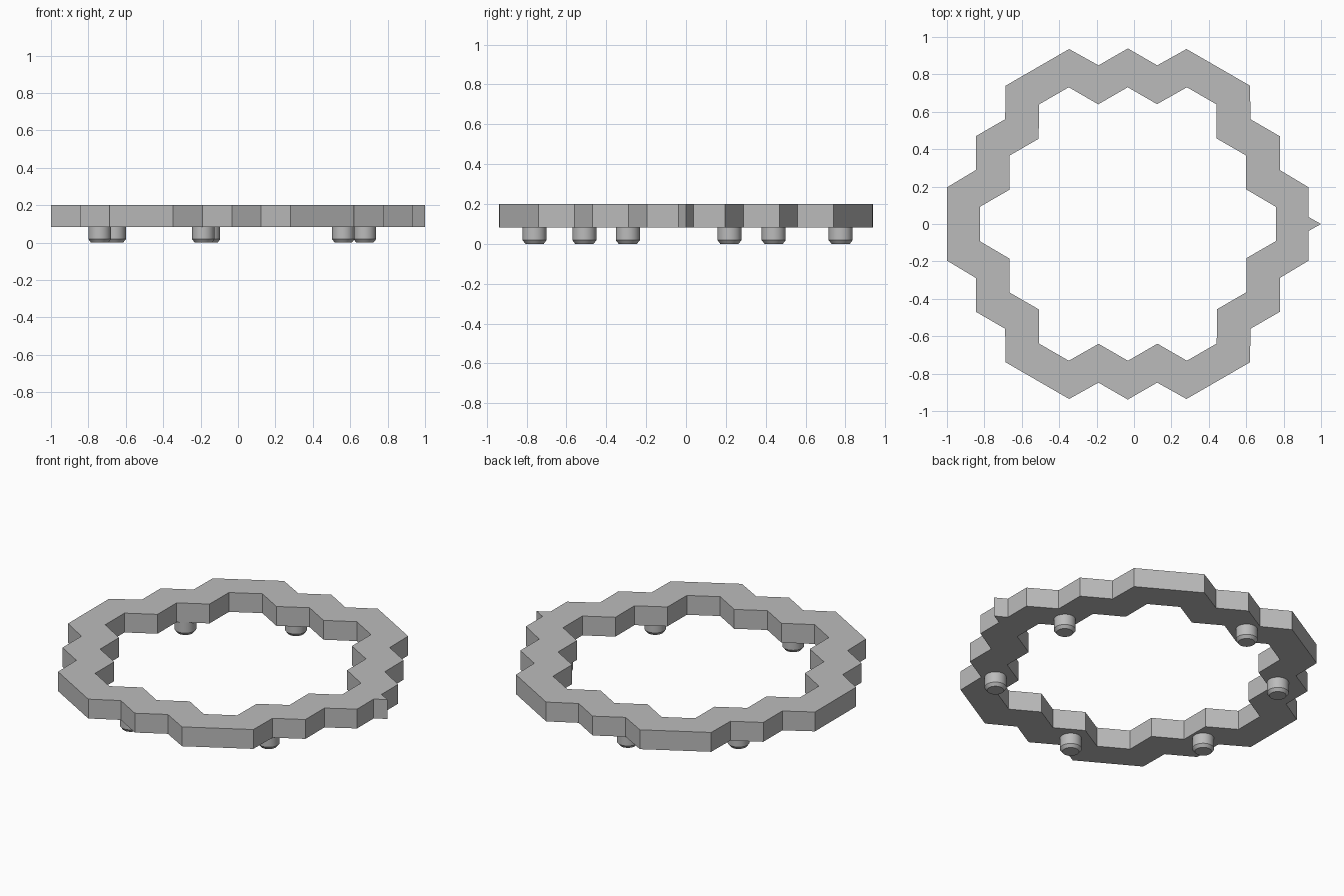
import bpy, bmesh, math

if "Cube" in bpy.data.objects:
    bpy.data.objects.remove(bpy.data.objects["Cube"])

CX = -0.033            # centre of the ring (the pointer extends to the right)
Z0, Z1 = 0.083, 0.20   # underside and top of the ring

grey = bpy.data.materials.new("grey")
grey.diffuse_color = (0.5, 0.5, 0.5, 1)
grey.use_nodes = True
grey.node_tree.nodes["Principled BSDF"].inputs["Base Color"].default_value = grey.diffuse_color


def sixfold(points):
    """Repeat one sector outline six times around the ring centre."""
    out = []
    for k in range(6):
        c, s = math.cos(k * math.pi / 3), math.sin(k * math.pi / 3)
        out += [(CX + x * c - y * s, x * s + y * c) for x, y in points]
    return out


def make_object(name, bm):
    bmesh.ops.recalc_face_normals(bm, faces=bm.faces)
    mesh = bpy.data.meshes.new(name)
    bm.to_mesh(mesh)
    bm.free()
    mesh.materials.append(grey)
    obj = bpy.data.objects.new(name, mesh)
    bpy.context.collection.objects.link(obj)
    return obj


# Zigzag ring, with a small pointer inserted in the right-hand edge
outer = sixfold([(0.967, -0.196), (0.967, 0.196), (0.813, 0.288),
                 (0.813, 0.469), (0.656, 0.56)])
outer[1:1] = [(0.934, -0.037), (1.0, 0.0), (0.934, 0.037)]
inner = sixfold([(0.791, -0.092), (0.791, 0.092), (0.633, 0.185),
                 (0.633, 0.366), (0.475, 0.457)])

bm = bmesh.new()
edges = []
for loop in (outer, inner):
    vs = [bm.verts.new((x, y, Z0)) for x, y in loop]
    edges += [bm.edges.new((vs[i - 1], vs[i])) for i in range(len(vs))]
bmesh.ops.triangle_fill(bm, edges=edges, use_beauty=True)
ext = bmesh.ops.extrude_face_region(bm, geom=bm.faces[:], use_keep_orig=True)
for v in ext["geom"]:
    if isinstance(v, bmesh.types.BMVert):
        v.co.z = Z1
bmesh.ops.dissolve_limit(bm, angle_limit=0.01, verts=bm.verts, edges=bm.edges)
make_object("zigzag_ring", bm)

# Round feet with a chamfered lower rim
FEET = [(-0.155, 0.776), (-0.66, 0.44), (-0.74, -0.292),
        (-0.185, -0.76), (0.563, -0.51), (0.678, 0.218)]
SIDES = 32
PROFILE = [(0.046, 0.0), (0.06, 0.018), (0.06, Z0 + 0.002)]
for n, (fx, fy) in enumerate(FEET, 1):
    bm = bmesh.new()
    rings = [[bm.verts.new((fx + r * math.cos(2 * math.pi * i / SIDES),
                            fy + r * math.sin(2 * math.pi * i / SIDES), z))
              for i in range(SIDES)] for r, z in PROFILE]
    for a, b in zip(rings, rings[1:]):
        for i in range(SIDES):
            bm.faces.new((a[i - 1], a[i], b[i], b[i - 1]))
    bm.faces.new(rings[0])
    bm.faces.new(rings[-1])
    foot = make_object(f"foot_{n}", bm)
    bpy.ops.object.select_all(action='DESELECT')
    foot.select_set(True)
    bpy.context.view_layer.objects.active = foot
    bpy.ops.object.shade_smooth_by_angle(angle=math.radians(30))
